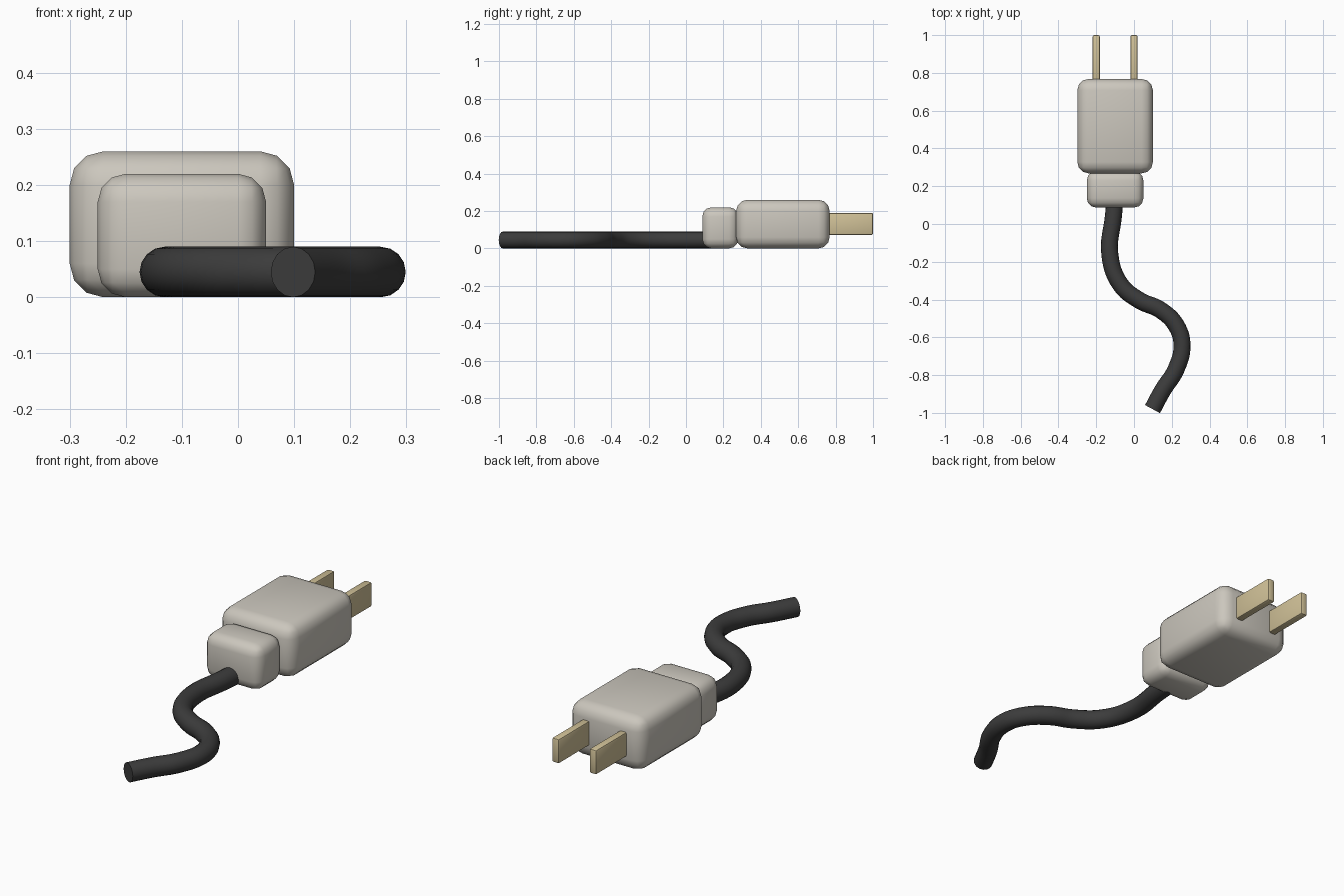
import bpy, math

if "Cube" in bpy.data.objects:
    bpy.data.objects.remove(bpy.data.objects["Cube"])


def material(name, rgb):
    m = bpy.data.materials.new(name)
    m.diffuse_color = (*rgb, 1)
    m.use_nodes = True
    m.node_tree.nodes["Principled BSDF"].inputs["Base Color"].default_value = m.diffuse_color
    return m


plastic = material("warm_grey_plastic", (0.60, 0.57, 0.51))
rubber = material("black_rubber", (0.045, 0.045, 0.045))
brass = material("pale_brass", (0.63, 0.53, 0.31))


def smooth(ob, angle):
    bpy.ops.object.select_all(action='DESELECT')
    ob.select_set(True)
    bpy.context.view_layer.objects.active = ob
    bpy.ops.object.shade_smooth_by_angle(angle=math.radians(angle))


def rounded_box(name, lo, hi, radius, segments, mat):
    bpy.ops.mesh.primitive_cube_add(size=1)
    ob = bpy.context.object
    ob.name = name
    for v in ob.data.vertices:
        v.co = [l + (c + 0.5) * (h - l) for c, l, h in zip(v.co, lo, hi)]
    mod = ob.modifiers.new("rounding", 'BEVEL')
    mod.width = radius
    mod.segments = segments
    ob.data.materials.append(mat)
    bpy.ops.object.modifier_apply(modifier=mod.name)
    smooth(ob, 40)
    return ob


# Plug housing and the smaller collar behind it
rounded_box("plug_body", (-0.30, 0.268, 0), (0.10, 0.768, 0.26), 0.06, 3, plastic)
rounded_box("cord_collar", (-0.25, 0.087, 0), (0.05, 0.28, 0.22), 0.05, 3, plastic)

# Two flat prongs
for side, x in (("left", -0.20), ("right", 0.0)):
    rounded_box(side + "_prong", (x - 0.019, 0.72, 0.072), (x + 0.019, 1.0, 0.19),
                0.008, 2, brass)

# Winding cord lying on the ground
path = [(-0.10, 0.16), (-0.108, 0.05), (-0.128, -0.16), (-0.072, -0.32), (0.03, -0.405),
        (0.14, -0.455), (0.222, -0.535), (0.254, -0.64), (0.222, -0.77),
        (0.152, -0.88), (0.098, -0.98)]
curve = bpy.data.curves.new("cord", 'CURVE')
curve.dimensions = '3D'
curve.bevel_depth = 0.045
curve.bevel_resolution = 6
curve.resolution_u = 6
curve.use_fill_caps = True
spline = curve.splines.new('BEZIER')
spline.bezier_points.add(len(path) - 1)
for p, (x, y) in zip(spline.bezier_points, path):
    p.co = (x, y, 0.045)
    p.handle_left_type = p.handle_right_type = 'AUTO'
curve.materials.append(rubber)
cord = bpy.data.objects.new("cord", curve)
bpy.context.collection.objects.link(cord)
bpy.ops.object.select_all(action='DESELECT')
cord.select_set(True)
bpy.context.view_layer.objects.active = cord
bpy.ops.object.convert(target='MESH')
smooth(bpy.context.object, 40)
